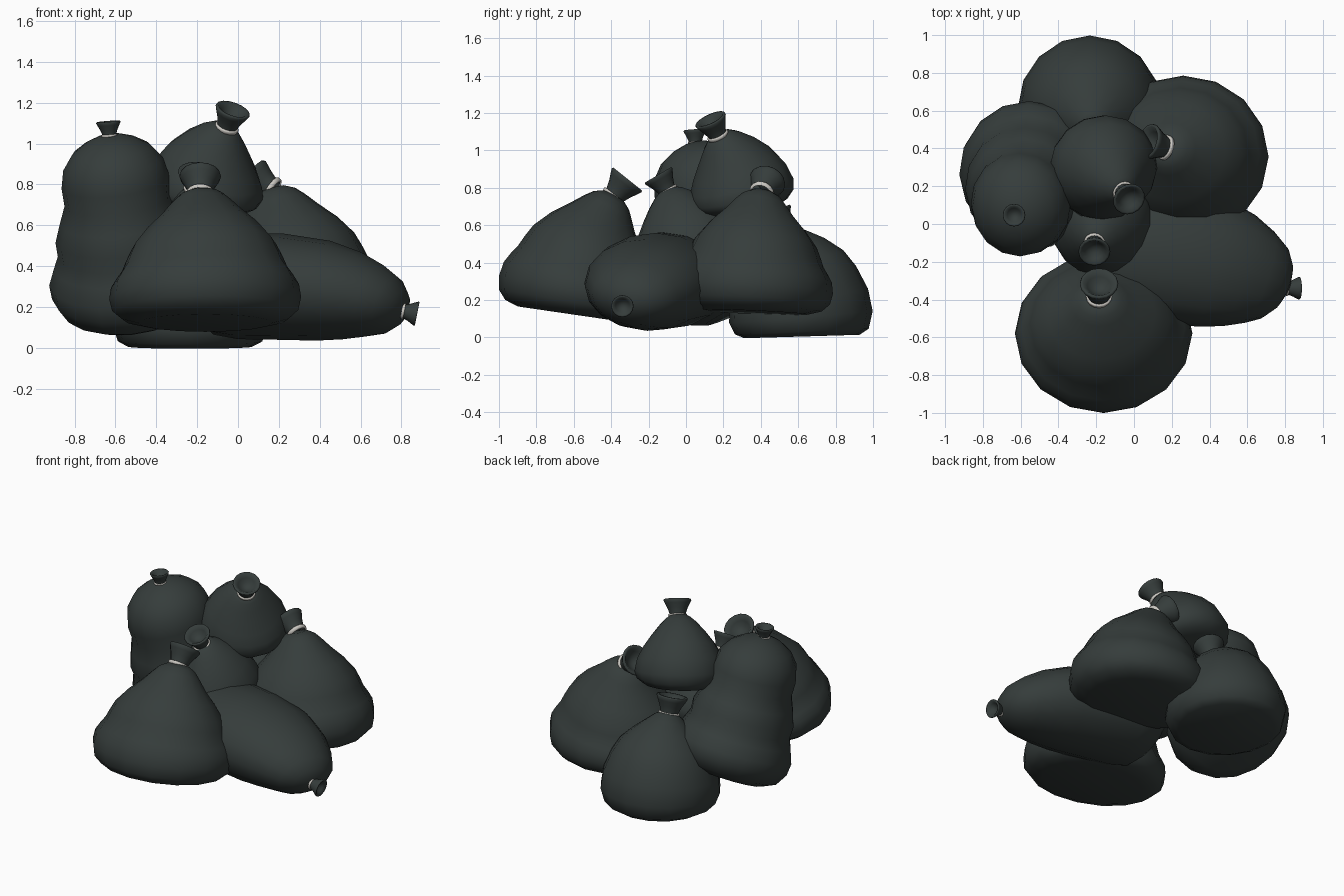
import bpy, bmesh, math
from mathutils import Vector

if "Cube" in bpy.data.objects:
    bpy.data.objects.remove(bpy.data.objects["Cube"])

SIDES = 16


def material(name, rgb):
    m = bpy.data.materials.new(name)
    m.diffuse_color = (*rgb, 1)
    m.use_nodes = True
    m.node_tree.nodes["Principled BSDF"].inputs["Base Color"].default_value = m.diffuse_color
    return m


BAG = material("dark bag plastic", (0.036, 0.046, 0.044))
TIE = material("pale tie string", (0.60, 0.58, 0.54))


def loft(name, rings, mat):
    """Skin rings given as (centre, axis, radius u, radius v); radius 0 makes a pole."""
    bm = bmesh.new()
    loops = []
    for c, axis, ru, rv in rings:
        axis = axis.normalized()
        u = Vector((0, 1, 0)).cross(axis).normalized()
        v = axis.cross(u)
        if ru == 0:
            loops.append([bm.verts.new(c)])
            continue
        loops.append([bm.verts.new(c + u * ru * math.cos(a) + v * rv * math.sin(a))
                      for a in (2 * math.pi * i / SIDES for i in range(SIDES))])
    for p, q in zip(loops, loops[1:]):
        for i in range(SIDES):
            j = (i + 1) % SIDES
            if len(p) == 1:
                bm.faces.new((p[0], q[j], q[i]))
            elif len(q) == 1:
                bm.faces.new((p[i], p[j], q[0]))
            else:
                bm.faces.new((p[i], p[j], q[j], q[i]))
    bmesh.ops.recalc_face_normals(bm, faces=bm.faces)
    for f in bm.faces:
        f.smooth = True
    me = bpy.data.meshes.new(name)
    bm.to_mesh(me)
    bm.free()
    me.materials.append(mat)
    ob = bpy.data.objects.new(name, me)
    bpy.context.collection.objects.link(ob)
    return ob


# profiles: (position along the spine, relative radius)
SLUMPED = [(0, .7), (.03, .87), (.09, .97), (.18, 1), (.27, .98), (.34, .92), (.40, .86),
           (.47, .82), (.56, .76), (.69, .61), (.80, .45), (.90, .33), (.96, .25), (1, .15)]
TALL = [(0, .65), (.04, .86), (.12, .98), (.20, 1), (.29, .92), (.36, .85), (.44, .86),
        (.54, .78), (.64, .69), (.74, .70), (.84, .65), (.92, .51), (.97, .33), (1, .14)]
LYING = [(0, .72), (.04, .9), (.15, 1), (.35, 1), (.55, .95), (.70, .84), (.82, .70),
         (.91, .56), (.97, .36), (1, .14)]
ROUND = [(0, .55), (.03, .8), (.11, .95), (.22, 1), (.40, .94), (.58, .79), (.75, .59),
         (.88, .41), (.96, .27), (1, .17)]
SQUAT = [(0, .8), (.04, .93), (.16, 1), (.32, .97), (.5, .86), (.64, .74), (.78, .54),
         (.9, .34), (.97, .23), (1, .16)]
# neck and tie: (height, radius), both relative to the rim radius
NECK = [(-.1, .55), (.12, .58), (.5, .72), (.85, .90), (1.06, 1), (1.15, .97), (1.15, .84),
        (.9, .62), (.65, .36), (.55, 0)]
KNOT = [(-.16, .56), (-.12, .66), (.02, .68), (.08, .66), (.10, .5)]


def bag(name, profile, base, mid, tie, ru, rv, neck_dir, rim):
    base, mid, tie, nd = map(Vector, (base, mid, tie, neck_dir))
    nd.normalize()
    rings = [(base, mid - base, 0, 0)]
    for t, r in profile:
        c = base * (1 - t) ** 2 + mid * 2 * t * (1 - t) + tie * t * t
        rings.append((c, (mid - base) * (1 - t) + (tie - mid) * t, r * ru, r * rv))
    rings.append((tie, nd, 0, 0))
    loft(name, rings, BAG)
    for part, prof, mat in (("_neck", NECK, BAG), ("_tie", KNOT, TIE)):
        loft(name + part, [(tie + nd * h * rim, nd, r * rim, r * rim) for h, r in prof], mat)


# the pile
bag("front_bag", SLUMPED, (-.16, -.60, .122), (-.16, -.55, .465), (-.185, -.385, .755),
    .47, .43, (0, .6, .75), .102)
bag("right_bag", SLUMPED, (.265, .35, .135), (.255, .365, .48), (.165, .405, .775),
    .455, .43, (-.75, .25, .5), .10)
bag("left_bag", TALL, (-.53, .335, .17), (-.57, .14, .60), (-.63, .05, 1.04),
    .38, .40, (-.08, -.05, 1), .06)
bag("lying_bag", LYING, (-.18, -.10, .295), (.42, -.17, .335), (.81, -.34, .18),
    .26, .365, (1, 0, -.2), .06)
bag("back_bag", SQUAT, (-.235, .62, .005), (-.235, .61, .34), (-.22, .50, .57),
    .38, .385, (0, -.3, .9), .10)
bag("middle_bag", ROUND, (-.17, .05, .33), (-.17, -.01, .58), (-.21, -.10, .785),
    .28, .31, (0, -.5, .85), .085)
bag("top_bag", ROUND, (-.175, .32, .685), (-.155, .28, .90), (-.055, .17, 1.08),
    .29, .285, (.3, -.4, .85), .088)
